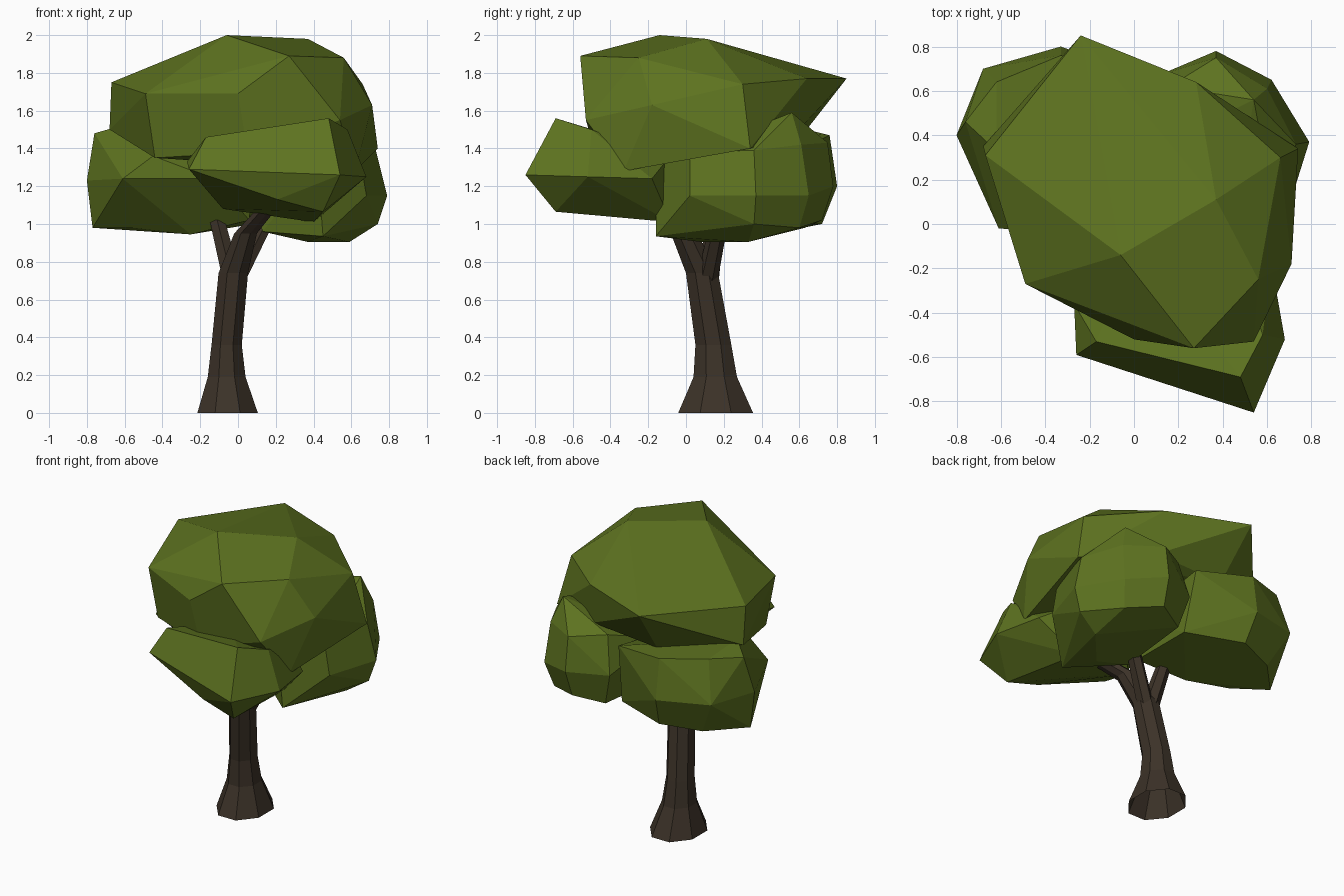
import bpy, bmesh
from math import cos, sin, pi


def material(name, color):
    m = bpy.data.materials.new(name)
    m.diffuse_color = (*color, 1)
    return m


leaf = material("leaf_green", (0.11, 0.17, 0.014))
bark = material("bark_brown", (0.045, 0.032, 0.021))


def finish(bm, name, mat):
    bmesh.ops.recalc_face_normals(bm, faces=bm.faces)
    mesh = bpy.data.meshes.new(name)
    bm.to_mesh(mesh)
    bm.free()
    mesh.materials.append(mat)
    bpy.context.collection.objects.link(bpy.data.objects.new(name, mesh))


def clump(name, corners):
    """Faceted leaf clump: convex hull around a few corner points."""
    bm = bmesh.new()
    for p in corners:
        bm.verts.new(p)
    res = bmesh.ops.convex_hull(bm, input=bm.verts)
    inside = [v for v in res["geom_interior"] if isinstance(v, bmesh.types.BMVert)]
    bmesh.ops.delete(bm, geom=inside, context='VERTS')
    bmesh.ops.dissolve_limit(bm, angle_limit=0.15, verts=bm.verts, edges=bm.edges)
    finish(bm, name, leaf)


def limb(name, path, sides):
    """Open tapered limb; path entries are x, y, z, half width, half depth."""
    bm = bmesh.new()
    rings = []
    k = 1 / cos(pi / sides)
    for x, y, z, rx, ry in path:
        angles = [2 * pi * (i + 0.5) / sides for i in range(sides)]
        rings.append([bm.verts.new((x + k * rx * cos(a), y + k * ry * sin(a), z)) for a in angles])
    for lo, hi in zip(rings, rings[1:]):
        for i in range(sides):
            j = (i + 1) % sides
            bm.faces.new((lo[i], lo[j], hi[j], hi[i]))
    finish(bm, name, bark)


# Trunk with flared foot, bending into the front branch
limb("trunk", [(-0.055, 0.157, 0, 0.16, 0.198), (-0.06, 0.155, 0.19, 0.10, 0.115),
               (-0.06, 0.145, 0.36, 0.08, 0.095), (-0.025, 0.085, 0.74, 0.078, 0.085),
               (0.04, -0.01, 0.95, 0.06, 0.07), (0.17, -0.16, 1.10, 0.05, 0.06)], 8)

# Side branches
limb("left_branch", [(-0.03, 0.11, 0.70, 0.05, 0.055), (-0.11, 0.16, 1.02, 0.04, 0.04)], 6)
limb("right_branch", [(-0.005, 0.11, 0.70, 0.045, 0.05), (0.16, 0.18, 1.03, 0.04, 0.04)], 6)

# Large crown on top
clump("top_crown", [
    (-0.06, -0.14, 2.0), (0.37, 0.11, 1.98), (0.27, -0.56, 1.89), (0.56, -0.25, 1.88),
    (-0.49, -0.27, 1.69), (-0.24, 0.85, 1.77), (-0.26, 0.53, 1.83), (-0.67, 0.31, 1.75),
    (0.66, 0.30, 1.74), (0.28, 0.64, 1.77), (0.71, -0.18, 1.63), (0.74, 0.34, 1.40),
    (0.70, -0.10, 1.47), (0, -0.52, 1.69), (0.54, -0.53, 1.55), (0.62, -0.33, 1.28),
    (-0.44, -0.24, 1.35), (-0.68, 0.35, 1.50), (0.05, -0.48, 1.38),
    (-0.2, 0.60, 1.45), (0.3, 0.58, 1.48)])

# Low clump at the front
clump("front_clump", [
    (0.54, -0.85, 1.26), (0.48, -0.69, 1.56), (0.20, -0.75, 1.29), (-0.26, -0.59, 1.29),
    (-0.17, -0.53, 1.46), (0.68, -0.52, 1.25), (0.58, -0.5, 1.50), (0.45, -0.69, 1.065),
    (0.21, -0.68, 1.13), (0, -0.42, 1.14), (0.62, -0.18, 1.24), (0.4, -0.08, 1.01),
    (-0.27, -0.36, 1.33), (-0.08, -0.15, 1.08), (0, -0.1, 1.38), (0.45, -0.1, 1.34)])

# Clump at the left and back
clump("left_clump", [
    (-0.80, 0.40, 1.23), (-0.77, 0.40, 0.98), (-0.76, 0.46, 1.48), (-0.68, 0.70, 1.22),
    (-0.62, 0.64, 1.50), (-0.62, 0.33, 1.52), (-0.33, 0.80, 1.20), (-0.33, 0.76, 1.47),
    (-0.30, 0.72, 1.0), (-0.56, 0.62, 0.98), (-0.61, -0.02, 1.24), (-0.56, 0.25, 0.98),
    (-0.25, 0.20, 0.945), (-0.13, -0.05, 1.24), (-0.45, -0.03, 1.36),
    (0.06, 0.10, 1.02), (0.08, 0.58, 1.0), (0.05, 0.66, 1.42), (0.08, 0.1, 1.3)])

# Clump at the right and back
clump("right_clump", [
    (0.79, 0.37, 1.15), (0.73, 0.36, 1.39), (0.74, 0.36, 1.0), (0.59, 0.33, 0.905),
    (0.37, 0.08, 0.905), (0.68, 0.02, 1.15), (0.64, 0.02, 1.38), (0.45, -0.16, 0.935),
    (0.42, -0.16, 1.32), (0.13, 0.1, 0.96), (0.37, 0.78, 1.20), (0.62, 0.65, 1.15),
    (0.60, 0.61, 1.42), (0.37, 0.75, 1.43), (0.54, 0.56, 1.59), (0.36, 0.72, 1.02),
    (0.58, 0.60, 0.98), (0.17, 0.63, 0.98), (0.16, 0.62, 1.45), (0.0, 0.3, 1.35),
    (0.11, 0.67, 1.2)])
